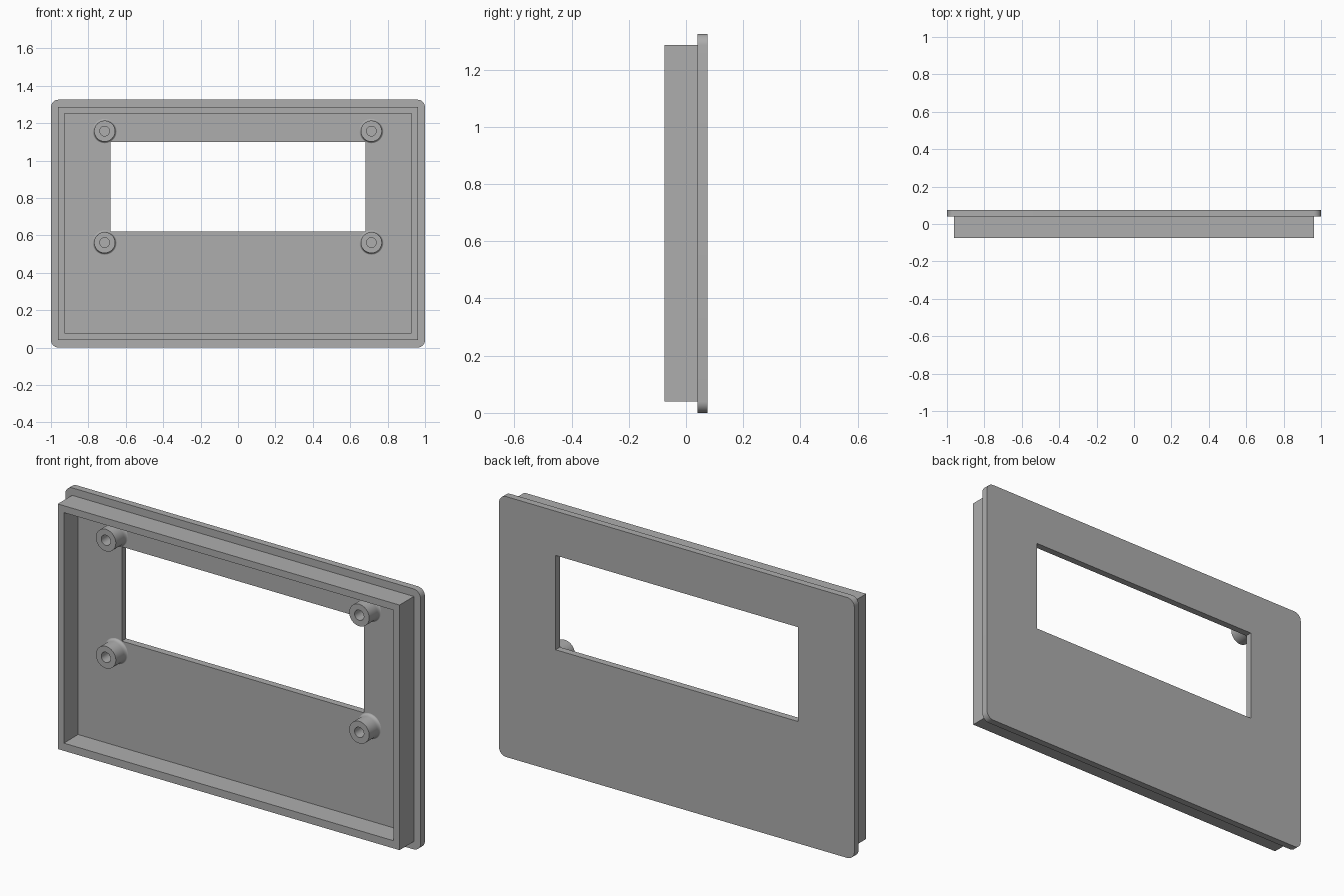
import bpy, bmesh, math
from mathutils import Matrix, Vector

cube = bpy.data.objects.get("Cube")
if cube:
    bpy.data.objects.remove(cube, do_unlink=True)

grey = bpy.data.materials.new("plain grey")
grey.use_nodes = True
colour = (0.42, 0.42, 0.42, 1)
grey.diffuse_color = colour
grey.node_tree.nodes["Principled BSDF"].inputs["Base Color"].default_value = colour

MID_Z = 0.6625      # height of the panel centre
FLOOR = 0.04        # front surface of the panel


def finish(bm, name):
    bmesh.ops.recalc_face_normals(bm, faces=bm.faces)
    mesh = bpy.data.meshes.new(name)
    bm.to_mesh(mesh)
    bm.free()
    mesh.materials.append(grey)
    obj = bpy.data.objects.new(name, mesh)
    bpy.context.collection.objects.link(obj)
    bpy.ops.object.select_all(action='DESELECT')
    obj.select_set(True)
    bpy.context.view_layer.objects.active = obj
    bpy.ops.object.shade_smooth_by_angle(angle=math.radians(30))
    return obj


def rectangle(half_x, z0, z1, radius=0, steps=8):
    """Outline in the xz plane, with optional rounded corners."""
    points = []
    corners = [(1, z1), (-1, z1), (-1, z0), (1, z0)]
    for i, (side, z) in enumerate(corners):
        if not radius:
            points.append((side * half_x, z))
            continue
        cx = side * (half_x - radius)
        cz = z - radius if z == z1 else z + radius
        for k in range(steps + 1):
            a = (i + k / steps) * math.pi / 2
            points.append((cx + radius * math.cos(a), cz + radius * math.sin(a)))
    return points


def frame(name, outer, inner, y0, y1):
    """Solid plate between two outlines."""
    bm = bmesh.new()
    edges = []
    for outline in (outer, inner):
        verts = [bm.verts.new((x, y0, z)) for x, z in outline]
        edges += [bm.edges.new((v, verts[i - 1])) for i, v in enumerate(verts)]
    bmesh.ops.triangle_fill(bm, edges=edges, use_beauty=True, normal=(0, -1, 0))
    result = bmesh.ops.extrude_face_region(bm, geom=bm.faces[:])
    moved = [g for g in result["geom"] if isinstance(g, bmesh.types.BMVert)]
    bmesh.ops.translate(bm, verts=moved, vec=(0, y1 - y0, 0))
    return finish(bm, name)


def boss(name, x, z):
    """Hollow screw post with a small fillet at its foot."""
    hole, tube, foot, fillet, front = 0.026, 0.056, 0.009, 0.02, -0.044
    profile = [(hole, FLOOR), (hole, front), (tube, front)]
    for k in range(7):
        a = k / 6 * math.pi / 2
        profile.append((tube + foot * (1 - math.cos(a)),
                        FLOOR - fillet * (1 - math.sin(a))))
    bm = bmesh.new()
    verts = [bm.verts.new((r, y, 0)) for r, y in profile]
    edges = [bm.edges.new(pair) for pair in zip(verts, verts[1:])]
    bmesh.ops.spin(bm, geom=verts + edges, cent=(0, 0, 0), axis=(0, 1, 0),
                   angle=2 * math.pi, steps=48)
    bmesh.ops.remove_doubles(bm, verts=bm.verts, dist=0.0001)
    # close the foot against the panel so that the post is solid
    rim = [e for e in bm.edges if e.is_boundary]
    bmesh.ops.bridge_loops(bm, edges=rim)
    bmesh.ops.transform(bm, matrix=Matrix.Translation(Vector((x, 0, z))), verts=bm.verts)
    return finish(bm, name)


# Rounded face plate with the display window
frame("face_panel", rectangle(1, 0, 2 * MID_Z, 0.04),
      rectangle(0.682, 0.62, 1.1), FLOOR, 0.075)

# Raised wall that runs around the front side
frame("rim_wall", rectangle(0.962, 0.04, 1.287),
      rectangle(0.928, 0.079, 1.252), -0.075, FLOOR + 0.005)

# Four screw posts around the window
for side, x in (("left", 0.713), ("right", -0.713)):
    for level, z in (("upper", 1.157), ("lower", 0.561)):
        boss(f"{level}_{side}_screw_post", x, z)
